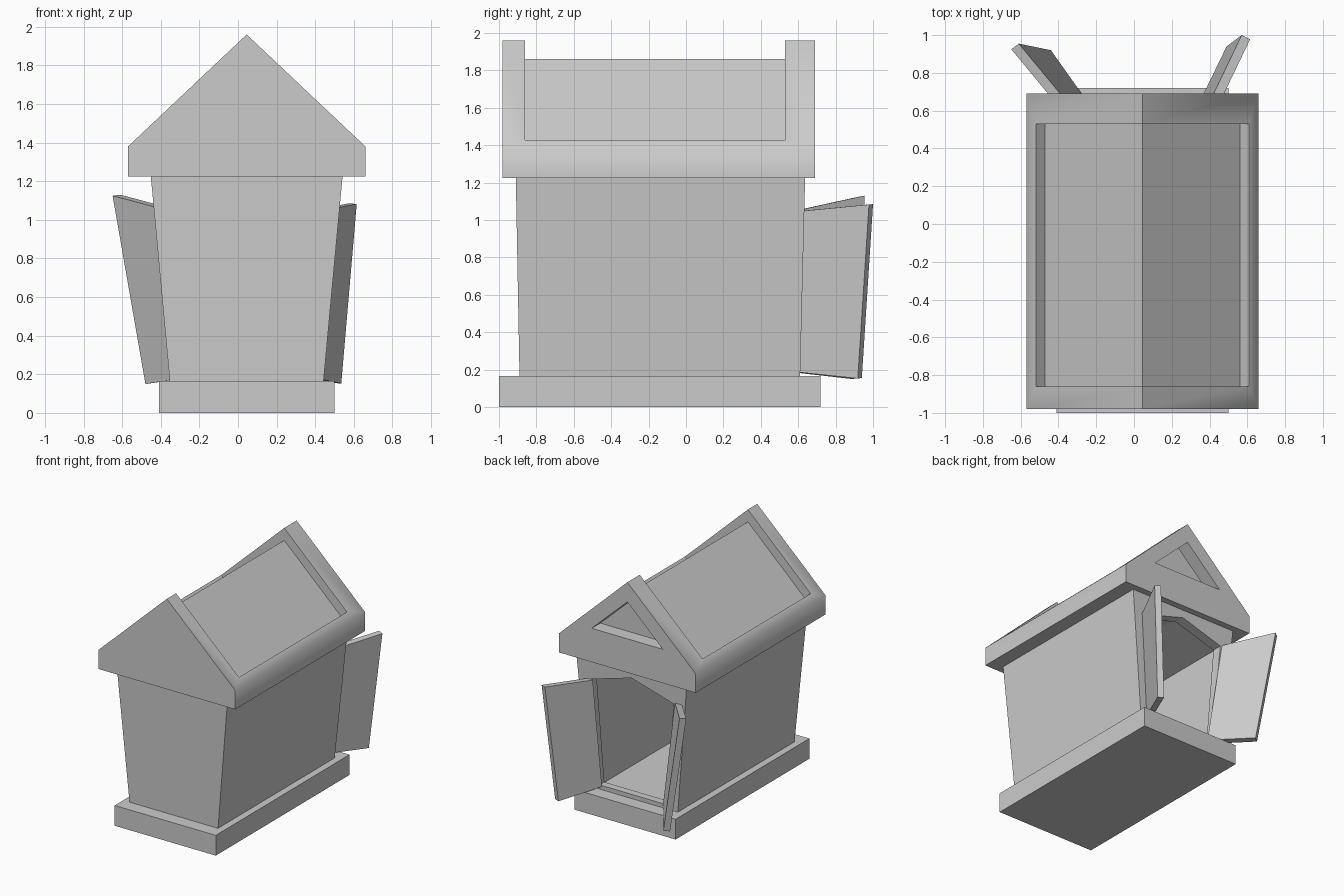
import bpy, bmesh, math
from mathutils import Vector

if "Cube" in bpy.data.objects:
    bpy.data.objects.remove(bpy.data.objects["Cube"])

CX = 0.045  # centre line of the house, the open doors are uneven

grey = bpy.data.materials.new("plain_grey")
grey.use_nodes = True
grey.diffuse_color = (0.6, 0.6, 0.6, 1)
grey.node_tree.nodes["Principled BSDF"].inputs["Base Color"].default_value = (0.6, 0.6, 0.6, 1)


def loft(name, ring_a, ring_b):
    """Solid between two matching rings of points."""
    bm = bmesh.new()
    a = [bm.verts.new(p) for p in ring_a]
    b = [bm.verts.new(p) for p in ring_b]
    n = len(a)
    bm.faces.new(a)
    bm.faces.new(b[::-1])
    for i in range(n):
        j = (i + 1) % n
        bm.faces.new((a[j], a[i], b[i], b[j]))
    bmesh.ops.recalc_face_normals(bm, faces=bm.faces)
    mesh = bpy.data.meshes.new(name)
    bm.to_mesh(mesh)
    bm.free()
    mesh.materials.append(grey)
    obj = bpy.data.objects.new(name, mesh)
    bpy.context.collection.objects.link(obj)
    return obj


def mirrored(half):
    """Close a right-hand half profile (x offset, z) across the centre line."""
    return half + [(-x, z) for x, z in reversed(half) if x > 0]


def prism(name, half, y0, y1):
    ring = mirrored(half)
    return loft(name, *[[(CX + x, y, z) for x, z in ring] for y in (y0, y1)])


def rect(half_width, y0, y1, z):
    return [(CX - half_width, y0, z), (CX + half_width, y0, z),
            (CX + half_width, y1, z), (CX - half_width, y1, z)]


def cut(obj, cutter):
    cutter.hide_render = True
    mod = obj.modifiers.new("cut", "BOOLEAN")
    mod.operation = "DIFFERENCE"
    mod.solver = "EXACT"
    mod.object = cutter
    bpy.ops.object.select_all(action="DESELECT")
    bpy.context.view_layer.objects.active = obj
    obj.select_set(True)
    bpy.ops.object.modifier_apply(modifier="cut")
    bpy.data.objects.remove(cutter)


# Base slab
loft("base", rect(0.455, -1.0, 0.72, 0), rect(0.455, -1.0, 0.72, 0.165))

# Flared walls, hollowed out, with a peaked doorway at the back
walls = loft("walls", rect(0.398, -0.89, 0.61, 0.16), rect(0.497, -0.91, 0.637, 1.23))
cut(walls, prism("room_cutter", [(0.325, 0.18), (0.405, 1.07), (0, 1.19)], -0.82, 0.55))
cut(walls, prism("doorway_cutter", [(0.305, 0.2), (0.375, 1.05), (0, 1.16)], 0.4, 0.8))

# Gabled roof with sunken slopes and a triangular niche in the back gable
roof = prism("roof", [(0.615, 1.225), (0.615, 1.38), (0, 1.96)], -0.98, 0.69)
cut(roof, prism("slope_cutter", [(0, 1.86), (0.515, 1.374), (0.565, 1.427),
                                 (0.7, 1.57), (0, 2.3)], -0.86, 0.53))
cut(roof, prism("niche_cutter", [(0.32, 1.5), (0, 1.8)], 0.58, 0.8))
bpy.ops.object.select_all(action="DESELECT")
roof.select_set(True)
bpy.context.view_layer.objects.active = roof
bpy.ops.object.shade_smooth_by_angle(angle=math.radians(50))


# Open doors: inner face corners, thickened away from the doorway
def door(name, corners, side):
    inner = [Vector(c) for c in corners]
    normal = (inner[2] - inner[0]).cross(inner[3] - inner[1]).normalized()
    if normal.x * side < 0:
        normal.negate()
    loft(name, inner, [p + normal * 0.05 for p in inner])


door("left_door", [(0.33, 0.61, 0.19), (0.49, 0.94, 0.155),
                   (0.57, 1.0, 1.085), (0.395, 0.635, 1.05)], 1)
door("right_door", [(-0.22, 0.61, 0.19), (-0.44, 0.92, 0.155),
                    (-0.61, 0.955, 1.13), (-0.345, 0.635, 1.06)], -1)
